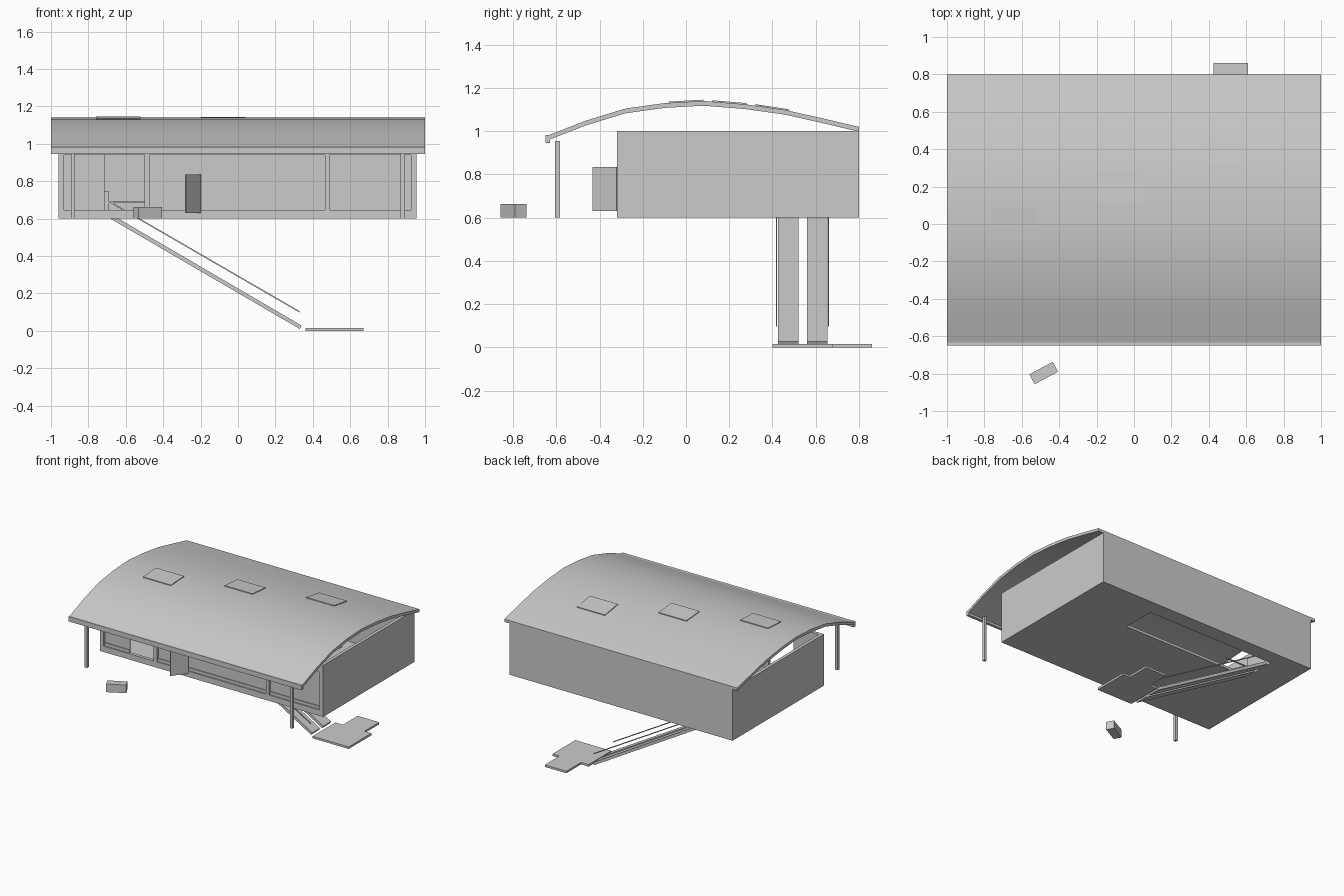
import bpy
import bmesh
from math import radians, atan2

cube = bpy.data.objects.get("Cube")
if cube:
    bpy.data.objects.remove(cube, do_unlink=True)

grey = bpy.data.materials.new("plain grey")
grey.use_nodes = True
COLOUR = (0.6, 0.6, 0.6, 1)
grey.diffuse_color = COLOUR
grey.node_tree.nodes["Principled BSDF"].inputs["Base Color"].default_value = COLOUR


def add(name, bm):
    bmesh.ops.recalc_face_normals(bm, faces=bm.faces)
    mesh = bpy.data.meshes.new(name)
    bm.to_mesh(mesh)
    bm.free()
    mesh.materials.append(grey)
    obj = bpy.data.objects.new(name, mesh)
    bpy.context.collection.objects.link(obj)
    return obj


def box(name, x, y, z, turn=(0, 0, 0)):
    """Box from (low, high) ranges, turned about its own centre."""
    bm = bmesh.new()
    bmesh.ops.create_cube(bm, size=1)
    for v in bm.verts:
        for i, (lo, hi) in enumerate((x, y, z)):
            v.co[i] *= hi - lo
    obj = add(name, bm)
    obj.location = [(lo + hi) / 2 for lo, hi in (x, y, z)]
    obj.rotation_euler = turn
    return obj


def prism(name, points, axis, lo, hi):
    """Extrude an outline along one axis."""
    bm = bmesh.new()

    def place(p, t):
        co = list(p)
        co.insert(axis, t)
        return bm.verts.new(co)

    face = bm.faces.new([place(p, lo) for p in points])
    moved = bmesh.ops.extrude_face_region(bm, geom=[face])["geom"]
    for v in moved:
        if isinstance(v, bmesh.types.BMVert):
            v.co[axis] += hi - lo
    return add(name, bm)


# Curved roof with front fascia
top = [(-0.64, 0.98), (-0.46, 1.05), (-0.28, 1.105), (-0.1, 1.13), (0.08, 1.14),
       (0.27, 1.125), (0.45, 1.1), (0.63, 1.06), (0.8, 1.02)]
roof = prism("roof", top + [(y, z - 0.022) for y, z in reversed(top)], 0, -1, 1)
box("roof_fascia", (-1, 1), (-0.65, -0.628), (0.945, 0.983))


def roof_height(y):
    for (y0, z0), (y1, z1) in zip(top, top[1:]):
        if y0 <= y <= y1:
            return z0 + (z1 - z0) * (y - y0) / (y1 - y0)


# Three staggered roof panels
for i in range(3):
    x, y = -0.64 + 0.56 * i, 0.2 * i
    a, b = roof_height(y - 0.08), roof_height(y + 0.08)
    z = max((a + b) / 2, roof_height(y)) + 0.003
    box(f"skylight_{i + 1}", (x - 0.12, x + 0.12), (y - 0.08, y + 0.08),
        (z - 0.003, z + 0.003), (atan2(b - a, 0.16), 0, 0))

# Floor slabs around the stair opening
FLOOR = (0.6, 0.62)
box("floor_front", (-0.96, 0.955), (-0.32, 0.42), FLOOR)
box("floor_back", (-0.96, 0.955), (0.68, 0.8), FLOOR)
box("floor_right", (-0.96, -0.69), (0.42, 0.68), FLOOR)
box("floor_left", (0.42, 0.955), (0.42, 0.68), FLOOR)

# Solid walls
box("back_wall", (-0.96, 0.955), (0.78, 0.8), (0.6, 1))
box("right_wall", (-0.96, -0.935), (-0.32, 0.8), (0.6, 1))
box("left_wall", (0.93, 0.955), (-0.32, 0.8), (0.6, 1))

# Front wall frame: sill, lintel and uprights
FRONT = (-0.32, -0.295)
box("front_sill", (-0.96, 0.955), FRONT, (0.6, 0.645))
box("front_lintel", (-0.96, 0.955), FRONT, (0.94, 1))
for i, (lo, hi) in enumerate([(-0.96, -0.93), (-0.5, -0.472), (0.465, 0.49), (0.925, 0.955)]):
    box(f"front_upright_{i + 1}", (lo, hi), FRONT, (0.6, 1))

# Window panels set back in the frame, leaving one doorway open
panels = [(-0.93, -0.715), (-0.472, 0.465), (0.49, 0.925)]
for i, span in enumerate(panels):
    box(f"window_panel_{i + 1}", span, (-0.303, -0.295), (0.645, 0.94))
    box(f"window_trim_{i + 1}", span, (-0.31, -0.303), (0.645, 0.668))

# Casement standing open
box("open_casement", (-0.308, -0.172), (-0.378, -0.372), (0.63, 0.835),
    (0, 0, radians(54)))

# Front posts
for side, x in (("right", -0.883), ("left", 0.88)):
    box(f"{side}_post", (x - 0.01, x + 0.01), (-0.605, -0.583), (0.6, 0.955))

# Loose block in front
box("front_block", (-0.554, -0.412), (-0.827, -0.767), (0.6, 0.663), (0, 0, radians(28)))

# Twin ramps with thin handrails
ramp = [(-0.68, 0.598), (0.33, 0.01), (0.34, 0.028), (-0.66, 0.612)]
for i, y in enumerate((0.425, 0.56)):
    prism(f"ramp_{i + 1}", ramp, 1, y, y + 0.095)
rail = [(-0.68, 0.682), (0.33, 0.097), (0.33, 0.105), (-0.68, 0.69)]
for i, y in enumerate((0.416, 0.656)):
    prism(f"handrail_{i + 1}", rail, 1, y, y + 0.006)

# Guard at the head of the ramps
box("stair_head_guard", (-0.715, -0.69), (0.42, 0.68), (0.62, 0.745))
box("stair_head_rail", (-0.69, -0.5), (0.412, 0.42), (0.684, 0.692))

# Landing pad with a narrower back extension
pad = [(0.36, 0.4), (0.67, 0.4), (0.67, 0.68), (0.61, 0.68),
       (0.61, 0.86), (0.425, 0.86), (0.425, 0.68), (0.36, 0.68)]
prism("landing_pad", pad, 2, 0, 0.016)

# Smooth the roof curve, keeping its edges crisp
bpy.ops.object.select_all(action="DESELECT")
roof.select_set(True)
bpy.context.view_layer.objects.active = roof
bpy.ops.object.shade_smooth_by_angle(angle=radians(30))
